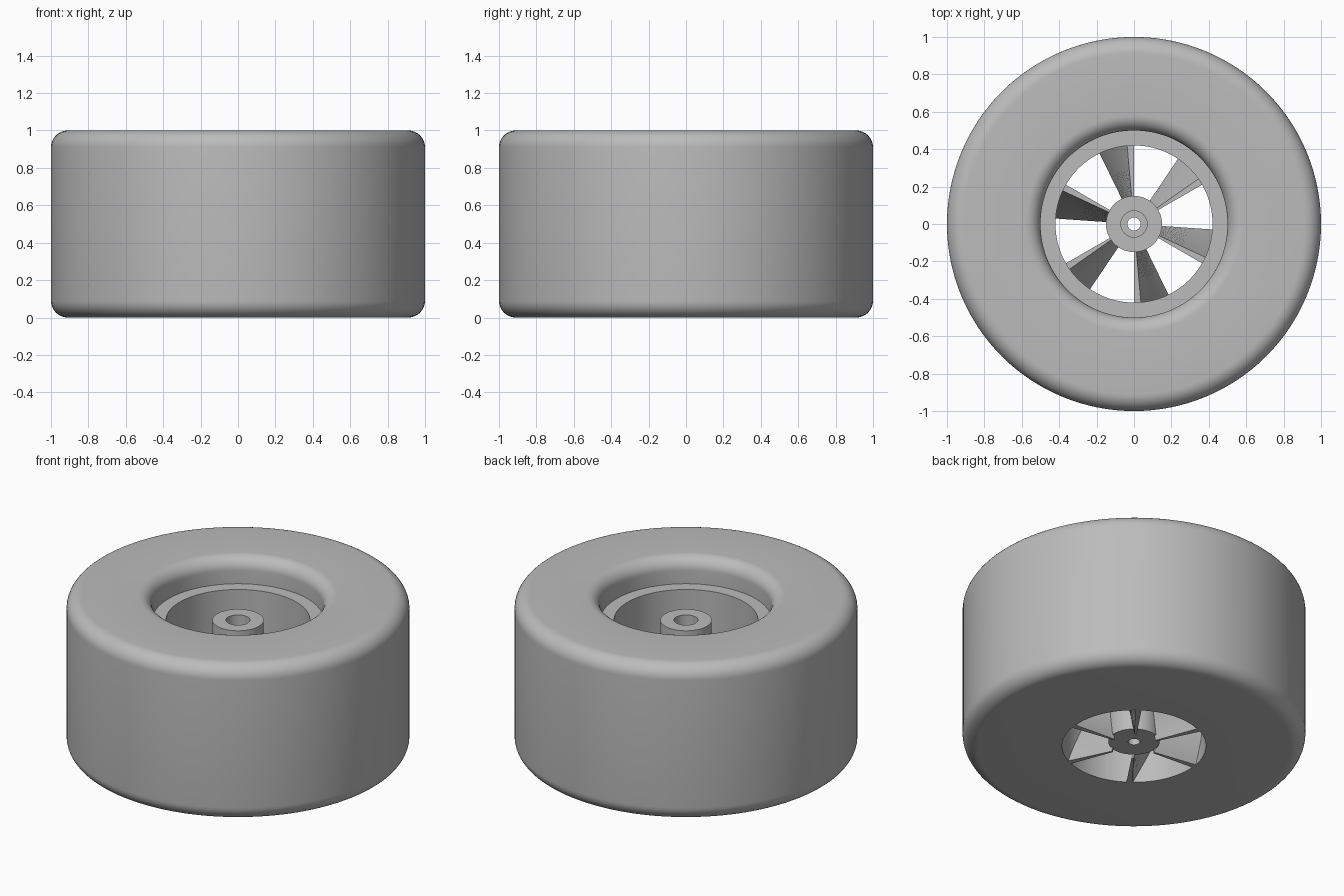
import bpy, bmesh
from math import sin, cos, pi, radians

cube = bpy.data.objects.get("Cube")
if cube:
    bpy.data.objects.remove(cube)

grey = bpy.data.materials.new("light_grey")
grey.use_nodes = True
grey.diffuse_color = (0.5, 0.5, 0.5, 1)
grey.node_tree.nodes["Principled BSDF"].inputs["Base Color"].default_value = (0.5, 0.5, 0.5, 1)


def finish(name, bm):
    bmesh.ops.recalc_face_normals(bm, faces=bm.faces)
    mesh = bpy.data.meshes.new(name)
    bm.to_mesh(mesh)
    bm.free()
    mesh.materials.append(grey)
    obj = bpy.data.objects.new(name, mesh)
    bpy.context.collection.objects.link(obj)
    bpy.ops.object.select_all(action='DESELECT')
    obj.select_set(True)
    bpy.context.view_layer.objects.active = obj
    bpy.ops.object.shade_smooth_by_angle(angle=radians(30))
    return obj


def lathe(name, profile, sides):
    """Spin a closed (radius, height) profile around z."""
    bm = bmesh.new()
    rings = [[bm.verts.new((r * cos(2 * pi * i / sides), r * sin(2 * pi * i / sides), z))
              for r, z in profile] for i in range(sides)]
    n = len(profile)
    for i in range(sides):
        a, b = rings[i], rings[(i + 1) % sides]
        for j in range(n):
            k = (j + 1) % n
            bm.faces.new((a[j], b[j], b[k], a[k]))
    return finish(name, bm)


def fillet(r, z, radius, start, steps=10):
    """Quarter arc around (r, z), starting at an angle in degrees."""
    return [(r + radius * cos(radians(start + 90 * i / steps)),
             z + radius * sin(radians(start + 90 * i / steps))) for i in range(steps + 1)]


# Wheel body: rounded tread, rounded upper recess, flat ledge and straight bore
OUT, LIP, BORE, LEDGE = 0.09, 0.08, 0.42, 0.835
body = [(BORE, 0)] + fillet(1 - OUT, OUT, OUT, -90) + fillet(1 - OUT, 1 - OUT, OUT, 0)
body += fillet(0.5 + LIP, 1 - LIP, LIP, 90) + [(0.5, LEDGE), (BORE, LEDGE)]
lathe("wheel_body", body, 128)

# Hub with a stepped axle hole
lathe("hub", [(0.035, 0.03), (0.15, 0.03), (0.15, LEDGE), (0.07, LEDGE),
              (0.07, 0.6), (0.035, 0.6)], 64)

# Six twisted fan blades joining the hub to the bore
RISE, THICK, STEPS = 0.3, 5, 12
bm = bmesh.new()
for blade in range(6):
    rows = []
    for i in range(STEPS + 1):
        t = i / STEPS
        low = 116 - (26 - THICK) * t + 60 * blade
        rows.append([bm.verts.new((r * cos(radians(a)), r * sin(radians(a)), RISE * t))
                     for r, a in ((0.14, low), (0.425, low),
                                  (0.425, low - THICK), (0.14, low - THICK))])
    for a, b in zip(rows, rows[1:]):
        for j in range(4):
            k = (j + 1) % 4
            bm.faces.new((a[j], a[k], b[k], b[j]))
    bm.faces.new(rows[0])
    bm.faces.new(rows[-1])
finish("fan_blades", bm)
